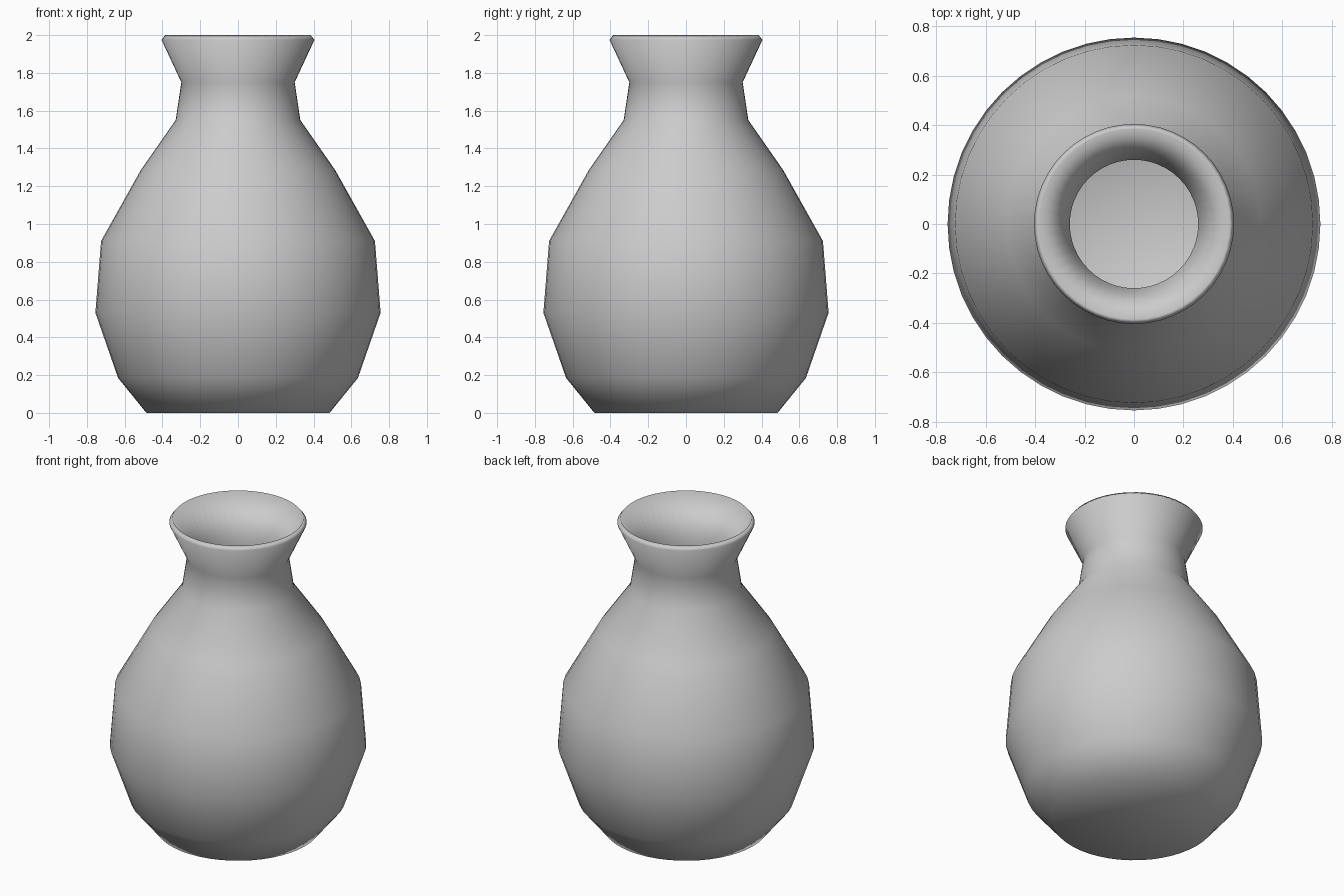
import bpy, bmesh, math

if "Cube" in bpy.data.objects:
    bpy.data.objects.remove(bpy.data.objects["Cube"])

SIDES = 48

# outer wall from base to rim, then inner wall back down to the floor (radius, height)
profile = [
    (0.485, 0.0), (0.635, 0.185), (0.755, 0.53), (0.725, 0.91),
    (0.515, 1.285), (0.33, 1.55), (0.30, 1.75), (0.405, 1.975), (0.385, 2.0),
    (0.26, 1.75), (0.29, 1.54), (0.48, 1.265), (0.685, 0.90),
    (0.713, 0.535), (0.60, 0.205), (0.468, 0.04),
]

bm = bmesh.new()
rings = []
for r, z in profile:
    rings.append([bm.verts.new((r * math.cos(2 * math.pi * i / SIDES),
                                r * math.sin(2 * math.pi * i / SIDES), z))
                  for i in range(SIDES)])

# walls
for a, b in zip(rings, rings[1:]):
    for i in range(SIDES):
        j = (i + 1) % SIDES
        bm.faces.new((a[i], a[j], b[j], b[i]))

# underside and inner floor, as fans around a centre point
for ring, z, flip in ((rings[0], 0.0, True), (rings[-1], 0.04, False)):
    centre = bm.verts.new((0, 0, z))
    for i in range(SIDES):
        a, b = ring[i], ring[(i + 1) % SIDES]
        bm.faces.new((centre, b, a) if flip else (centre, a, b))

for f in bm.faces:
    f.smooth = True
bmesh.ops.recalc_face_normals(bm, faces=bm.faces)

mesh = bpy.data.meshes.new("vase")
bm.to_mesh(mesh)
bm.free()

# single grey clay colour
mat = bpy.data.materials.new("light grey")
mat.diffuse_color = (0.6, 0.6, 0.6, 1)
mat.use_nodes = True
mat.node_tree.nodes["Principled BSDF"].inputs["Base Color"].default_value = mat.diffuse_color
mesh.materials.append(mat)

vase = bpy.data.objects.new("vase", mesh)
bpy.context.collection.objects.link(vase)
